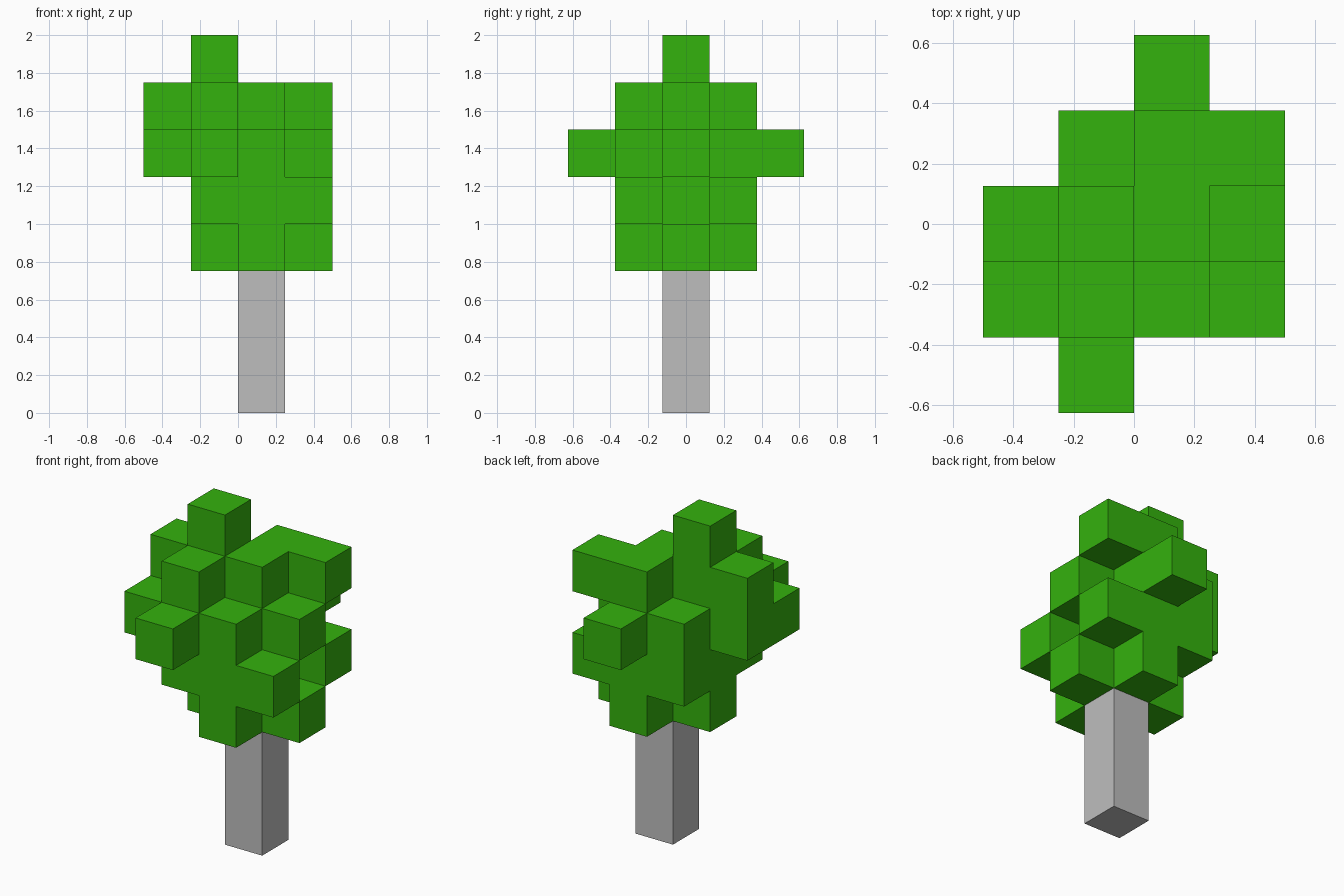
import bpy
import bmesh
from mathutils import Vector, Matrix

cube = bpy.data.objects.get("Cube")
if cube:
    bpy.data.objects.remove(cube, do_unlink=True)

UNIT = 0.25                          # edge of one block
ORIGIN = Vector((-0.5, -0.625, 0))   # low corner of the block grid


def make_material(name, colour):
    mat = bpy.data.materials.new(name)
    mat.use_nodes = True
    mat.diffuse_color = colour
    mat.node_tree.nodes["Principled BSDF"].inputs["Base Color"].default_value = colour
    return mat


def make_object(name, bm, mat):
    mesh = bpy.data.meshes.new(name)
    bm.to_mesh(mesh)
    bm.free()
    mesh.materials.append(mat)
    obj = bpy.data.objects.new(name, mesh)
    bpy.context.collection.objects.link(obj)
    return obj


leaf_green = make_material("leaf green", (0.034, 0.445, 0.004, 1))
trunk_grey = make_material("trunk grey", (0.515, 0.515, 0.515, 1))

# Trunk: three blocks tall
bm = bmesh.new()
bmesh.ops.create_cube(bm, size=1, matrix=Matrix.Translation((0.125, 0, 0.375))
                      @ Matrix.Diagonal((UNIT, UNIT, 3 * UNIT, 1)))
make_object("trunk", bm, trunk_grey)

# Foliage plan, one layer per block height; rows run back to front, columns -x to +x
LAYERS = {
    3: ["....", "..#.", ".###", "..#.", "...."],
    4: ["....", ".###", ".##.", ".###", "...."],
    5: ["..#.", ".##.", "####", "###.", ".#.."],
    6: ["....", "..##", "###.", ".#..", "...."],
    7: ["....", "....", ".#..", "....", "...."],
}
blocks = {(x, 4 - row, z)
          for z, rows in LAYERS.items()
          for row, line in enumerate(rows)
          for x, mark in enumerate(line) if mark == "#"}

# Foliage shell: only the faces between a block and empty space
bm = bmesh.new()
for block in sorted(blocks):
    centre = ORIGIN + (Vector(block) + Vector((0.5, 0.5, 0.5))) * UNIT
    for axis in range(3):
        for sign in (-1, 1):
            normal = Vector((0, 0, 0))
            normal[axis] = sign
            if tuple(int(a + b) for a, b in zip(block, normal)) in blocks:
                continue
            side = Vector((0, 0, 0))
            side[(axis + 1) % 3] = 1
            up = normal.cross(side)
            corners = [normal + side * a + up * b
                       for a, b in ((-1, -1), (1, -1), (1, 1), (-1, 1))]
            bm.faces.new([bm.verts.new(centre + c * UNIT / 2) for c in corners])
bmesh.ops.remove_doubles(bm, verts=bm.verts, dist=0.001)
make_object("foliage", bm, leaf_green)
